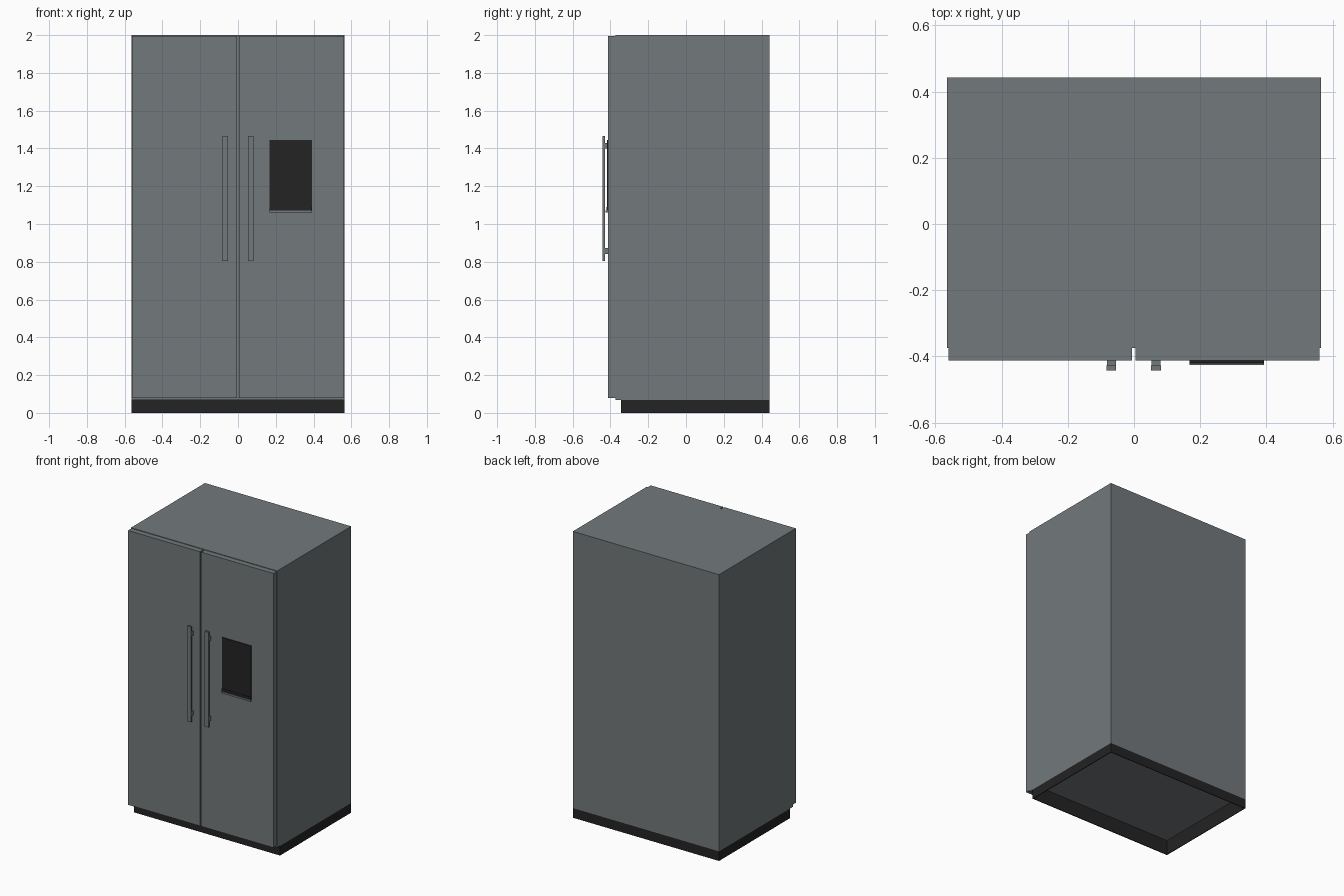
import bpy
import bmesh
from mathutils import Vector

if "Cube" in bpy.data.objects:
    bpy.data.objects.remove(bpy.data.objects["Cube"])


def material(name, rgb):
    m = bpy.data.materials.new(name)
    m.diffuse_color = (*rgb, 1.0)
    m.use_nodes = True
    m.node_tree.nodes["Principled BSDF"].inputs["Base Color"].default_value = m.diffuse_color
    return m


STEEL = material("steel grey", (0.170, 0.192, 0.198))
BLACK = material("soft black", (0.017, 0.017, 0.017))


def finish(name, bm, *mats):
    bmesh.ops.recalc_face_normals(bm, faces=bm.faces[:])
    me = bpy.data.meshes.new(name)
    bm.to_mesh(me)
    bm.free()
    for m in mats:
        me.materials.append(m)
    ob = bpy.data.objects.new(name, me)
    bpy.context.collection.objects.link(ob)
    return ob


def add_box(bm, x, y, z):
    verts = bmesh.ops.create_cube(bm, size=1.0)["verts"]
    for v in verts:
        v.co = Vector([a[0] if c < 0 else a[1] for a, c in zip((x, y, z), v.co)])
    return verts


def box(name, x, y, z, mat):
    bm = bmesh.new()
    add_box(bm, x, y, z)
    return finish(name, bm, mat)


W, BACK, FRONT, PLINTH_Y, PLINTH_Z = 0.565, 0.442, -0.374, -0.343, 0.067

# Cabinet, with its underside recessed behind the front lip
bm = bmesh.new()
add_box(bm, (-W, W), (FRONT, BACK), (PLINTH_Z, 2.0))
bmesh.ops.bisect_plane(bm, geom=bm.verts[:] + bm.edges[:] + bm.faces[:],
                       plane_co=(0, PLINTH_Y, 0), plane_no=(0, 1, 0))
bm.normal_update()
under = [f for f in bm.faces if f.normal.z < -0.9 and f.calc_center_median().y > PLINTH_Y]
bmesh.ops.inset_individual(bm, faces=under, thickness=0.005)
walls = bmesh.ops.extrude_discrete_faces(bm, faces=under)["faces"]
for f in walls:
    for v in f.verts:
        v.co.z += 0.038
    for e in f.edges:
        for g in e.link_faces:
            if g is not f:
                g.material_index = 1
finish("cabinet", bm, STEEL, BLACK)

# Hollow plinth
bm = bmesh.new()
t = 0.005
for s in (-1, 1):
    add_box(bm, sorted((s * W, s * (W - t))), (PLINTH_Y, BACK), (0, PLINTH_Z))
for y in ((PLINTH_Y, PLINTH_Y + t), (BACK - t, BACK)):
    add_box(bm, (-W + t, W - t), y, (0, PLINTH_Z))
finish("plinth", bm, BLACK)

# Doors
DOOR_Y = -0.412
box("left_door", (-0.561, -0.006), (DOOR_Y, FRONT), (0.08, 1.996), STEEL)
box("right_door", (0.004, 0.561), (DOOR_Y, FRONT), (0.08, 1.996), STEEL)

# Bar handles, each on two posts
for side, x in (("left", (-0.083, -0.054)), ("right", (0.052, 0.081))):
    bm = bmesh.new()
    add_box(bm, x, (-0.442, -0.428), (0.803, 1.467))
    for z in (0.842, 1.400):
        add_box(bm, (x[0] + 0.001, x[1] - 0.001), (-0.428, DOOR_Y), (z, z + 0.03))
    finish(side + "_handle", bm, STEEL)

# Water dispenser panel, drip grille and tray
DX = (0.168, 0.393)
box("dispenser_panel", DX, (-0.418, DOOR_Y), (1.09, 1.446), BLACK)
box("dispenser_grille", DX, (-0.421, DOOR_Y), (1.072, 1.09), BLACK)
box("dispenser_tray", DX, (-0.426, DOOR_Y), (1.06, 1.072), STEEL)
